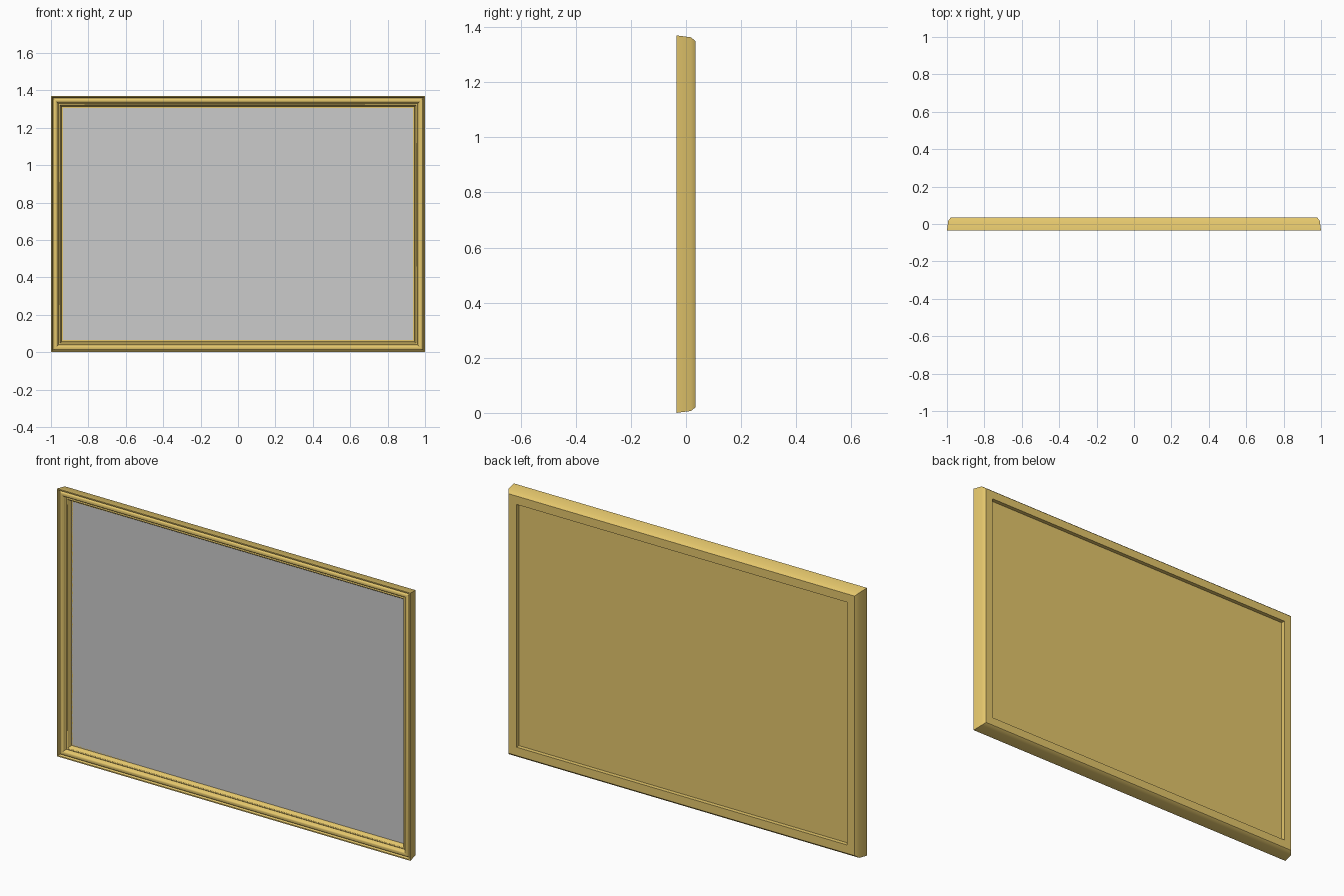
import bpy, math

if "Cube" in bpy.data.objects:
    bpy.data.objects.remove(bpy.data.objects["Cube"])

W, H = 1.0, 1.37  # half width, height

gold = bpy.data.materials.new("gold")
gold.diffuse_color = (0.78, 0.57, 0.15, 1)
gold.use_nodes = True
gold.node_tree.nodes["Principled BSDF"].inputs["Base Color"].default_value = gold.diffuse_color


def make(name, verts, faces, mat=None):
    me = bpy.data.meshes.new(name)
    me.from_pydata(verts, [], faces)
    me.update()
    ob = bpy.data.objects.new(name, me)
    bpy.context.collection.objects.link(ob)
    if mat:
        me.materials.append(mat)
    return ob


def ring(d, y):
    """Rectangle inset by d from the outer edge, at depth y."""
    return [(-W + d, y, d), (W - d, y, d), (W - d, y, H - d), (-W + d, y, H - d)]


def arc(cx, cy, rx, ry, n=8):
    """Half-round bead bulging to the front."""
    return [(cx - rx * math.cos(math.pi * i / n), cy - ry * math.sin(math.pi * i / n))
            for i in range(n + 1)]


# Moulding cross-section: (inset, depth), swept round with mitred corners
profile = [(0.007, 0.018), (0.0, -0.035), (0.006, -0.035), (0.010, -0.026)]
profile += arc(0.023, -0.024, 0.012, 0.010)
profile += [(0.038, -0.018)]
profile += arc(0.045, -0.016, 0.005, 0.005, 6)
profile += [(0.055, -0.010), (0.057, 0.002), (0.064, 0.002), (0.064, 0.035), (0.021, 0.035)]
n = len(profile)
verts = [v for d, y in profile for v in ring(d, y)]
faces = [(4 * i + j, 4 * ((i + 1) % n) + j, 4 * ((i + 1) % n) + (j + 1) % 4, 4 * i + (j + 1) % 4)
         for i in range(n) for j in range(4)]
frame = make("frame_moulding", verts, faces, gold)
bpy.context.view_layer.objects.active = frame
frame.select_set(True)
bpy.ops.object.mode_set(mode='EDIT')
bpy.ops.mesh.select_all(action='SELECT')
bpy.ops.mesh.normals_make_consistent(inside=False)
bpy.ops.object.mode_set(mode='OBJECT')
bpy.ops.object.shade_smooth_by_angle(angle=math.radians(35))


def board(name, d, y0, y1, mat=None):
    make(name, ring(d, y0) + ring(d, y1),
         [(0, 1, 2, 3), (7, 6, 5, 4)] + [(j, j + 4, (j + 1) % 4 + 4, (j + 1) % 4) for j in range(4)], mat)


# Picture surface and backing board
board("picture_panel", 0.052, 0.002, 0.006)
board("backing_board", 0.052, 0.006, 0.014, gold)
